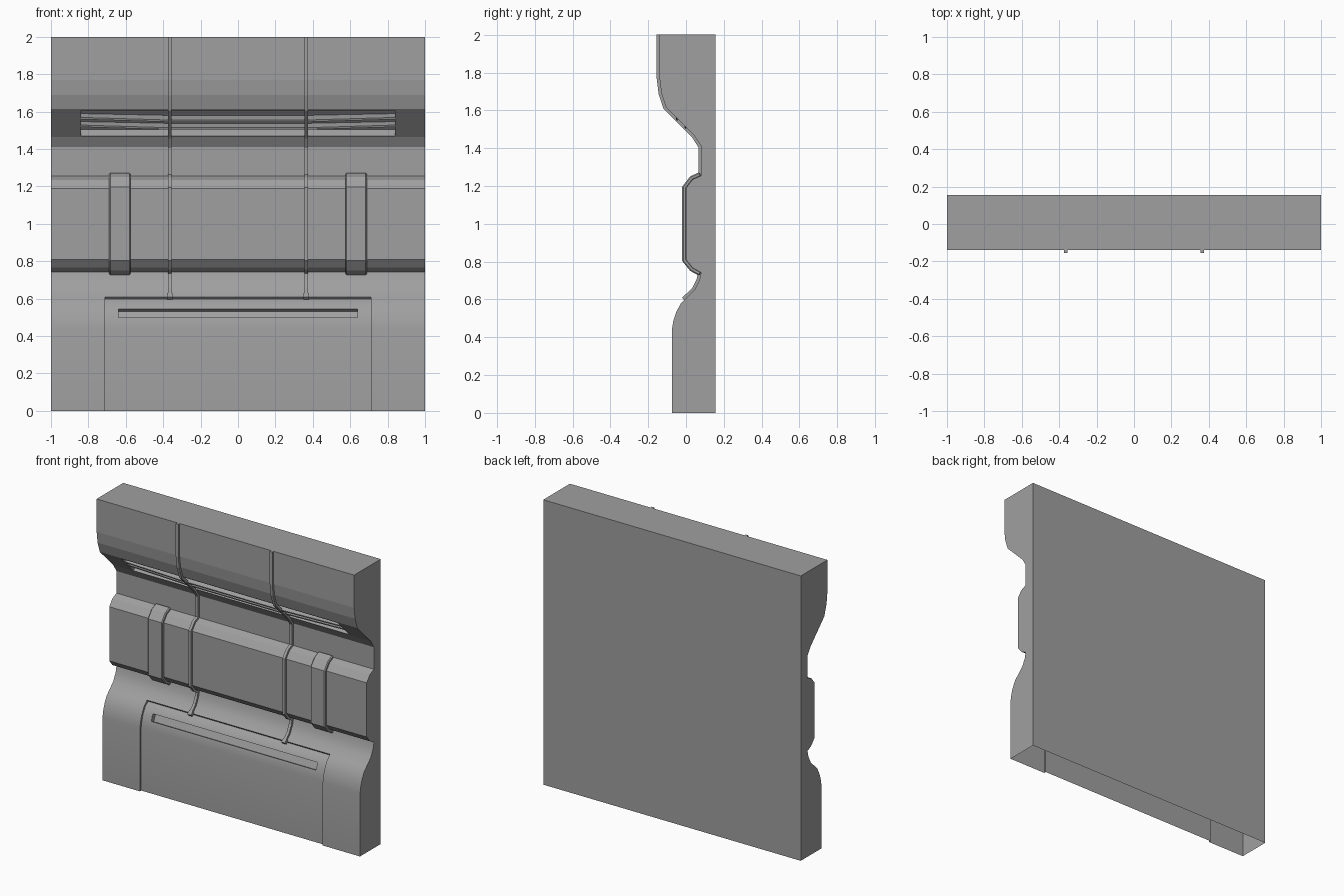
import bpy, bmesh
from mathutils import Vector

if "Cube" in bpy.data.objects:
    bpy.data.objects.remove(bpy.data.objects["Cube"], do_unlink=True)

grey = bpy.data.materials.new("panel_grey")
grey.use_nodes = True
grey.diffuse_color = (0.35, 0.35, 0.35, 1)
grey.node_tree.nodes["Principled BSDF"].inputs["Base Color"].default_value = grey.diffuse_color


def loft(name, sections):
    """Solid through matching (y, z) outlines, given as (x, outline) pairs."""
    bm = bmesh.new()
    rings = [[bm.verts.new((x, y, z)) for y, z in outline] for x, outline in sections]
    for a, b in zip(rings, rings[1:]):
        for i in range(len(a)):
            j = (i + 1) % len(a)
            bm.faces.new((a[i], a[j], b[j], b[i]))
    bm.faces.new(rings[0])
    bm.faces.new(rings[-1])
    bmesh.ops.recalc_face_normals(bm, faces=bm.faces)
    mesh = bpy.data.meshes.new(name)
    bm.to_mesh(mesh)
    bm.free()
    mesh.materials.append(grey)
    obj = bpy.data.objects.new(name, mesh)
    bpy.context.collection.objects.link(obj)
    return obj


def prism(name, outline, x0, x1):
    return loft(name, [(x0, outline), (x1, outline)])


def offset(path, dist):
    """Mitred offset of a downward (y, z) path, towards the front."""
    pts = [Vector(p) for p in path]
    normals = []
    for a, b in zip(pts, pts[1:]):
        d = (b - a).normalized()
        normals.append(Vector((d.y, -d.x)))
    result = []
    for i, p in enumerate(pts):
        n1 = normals[max(i - 1, 0)]
        n2 = normals[min(i, len(normals) - 1)]
        result.append(tuple(p + (n1 + n2) * dist / (1 + n1.dot(n2))))
    return result


def strap(name, path, thickness, x0, x1):
    return prism(name, offset(path, -0.004) + offset(path, thickness)[::-1], x0, x1)


def activate(obj):
    bpy.ops.object.select_all(action='DESELECT')
    obj.select_set(True)
    bpy.context.view_layer.objects.active = obj


# Front profile, top to bottom
upper = [(-.14, 2), (-.14, 1.77), (-.13, 1.69), (-.105, 1.615), (.045, 1.465), (.08, 1.41)]
bar = [(.08, 1.255), (.035, 1.235), (0, 1.19), (0, .81), (.035, .767), (.08, .742)]
neck = [(.07, .70), (.045, .65), (0, .605)]
lower = [(-.03, .575), (-.053, .53), (-.066, .49), (-.075, .44), (-.075, 0)]
body = prism("wall_panel", upper + bar + neck + lower + [(.155, 0), (.155, 2)], -1, 1)

# Recesses: lower panel, slot in it, and upper vent
recesses = [
    ([(-.3, -.1), (-.06, -.1), (-.06, .44), (-.051, .49), (-.038, .53), (-.015, .572),
      (.017, .597), (.004, .611), (-.3, .611)], .71),
    ([(-.072, .566), (0, .532), (-.021, .487), (-.093, .521)], .64),
    ([(-.125, 1.575), (-.06, 1.64), (.075, 1.505), (.01, 1.44)], .84),
]
for outline, half in recesses:
    cutter = prism("recess_cutter", outline, -half, half)
    cutter.hide_render = True
    activate(body)
    mod = body.modifiers.new("recess", 'BOOLEAN')
    mod.operation = 'DIFFERENCE'
    mod.solver = 'EXACT'
    mod.object = cutter
    bpy.ops.object.modifier_apply(modifier=mod.name)
    bpy.data.objects.remove(cutter, do_unlink=True)

# Open underside
bm = bmesh.new()
bm.from_mesh(body.data)
under = [f for f in bm.faces if all(abs(v.co.z) < 0.001 for v in f.verts)]
bmesh.ops.delete(bm, geom=under, context='FACES')
bm.to_mesh(body.data)
bm.free()

# Smooth lower sweep, flat bands above
activate(body)
bpy.ops.object.shade_smooth_by_angle(angle=0.5)
for face in body.data.polygons:
    face.use_smooth = face.center.z < 0.74

# Vent slats, dipping in the middle
for number, (y, z) in enumerate([(-.054, 1.555), (-.008, 1.514)]):
    sections = []
    for x, lift in [(-.84, .014), (-.37, 0), (.37, 0), (.84, .014)]:
        outline = [(y, z), (y + .055, z + .025), (y + .06, z + .015), (y + .004, z - .01)]
        sections.append((x, [(a, b + lift) for a, b in outline]))
    loft(f"vent_slat_{number + 1}", sections)

# Cables, cable ends and bar clamps on both sides
for side, sign in (("left", 1), ("right", -1)):
    x = sign * .365
    strap(f"{side}_cable", upper + bar + neck, .015, x - .01, x + .01)
    strap(f"{side}_cable_end", [(.012, .617), (-.008, .597)], .018, x - .014, x + .014)
    x = sign * .632
    clamp = strap(f"{side}_clamp", bar, .02, x - .057, x + .057)
    bevel = clamp.modifiers.new("soft_edges", 'BEVEL')
    bevel.width = .006
    bevel.segments = 1
    bevel.angle_limit = 1.0
